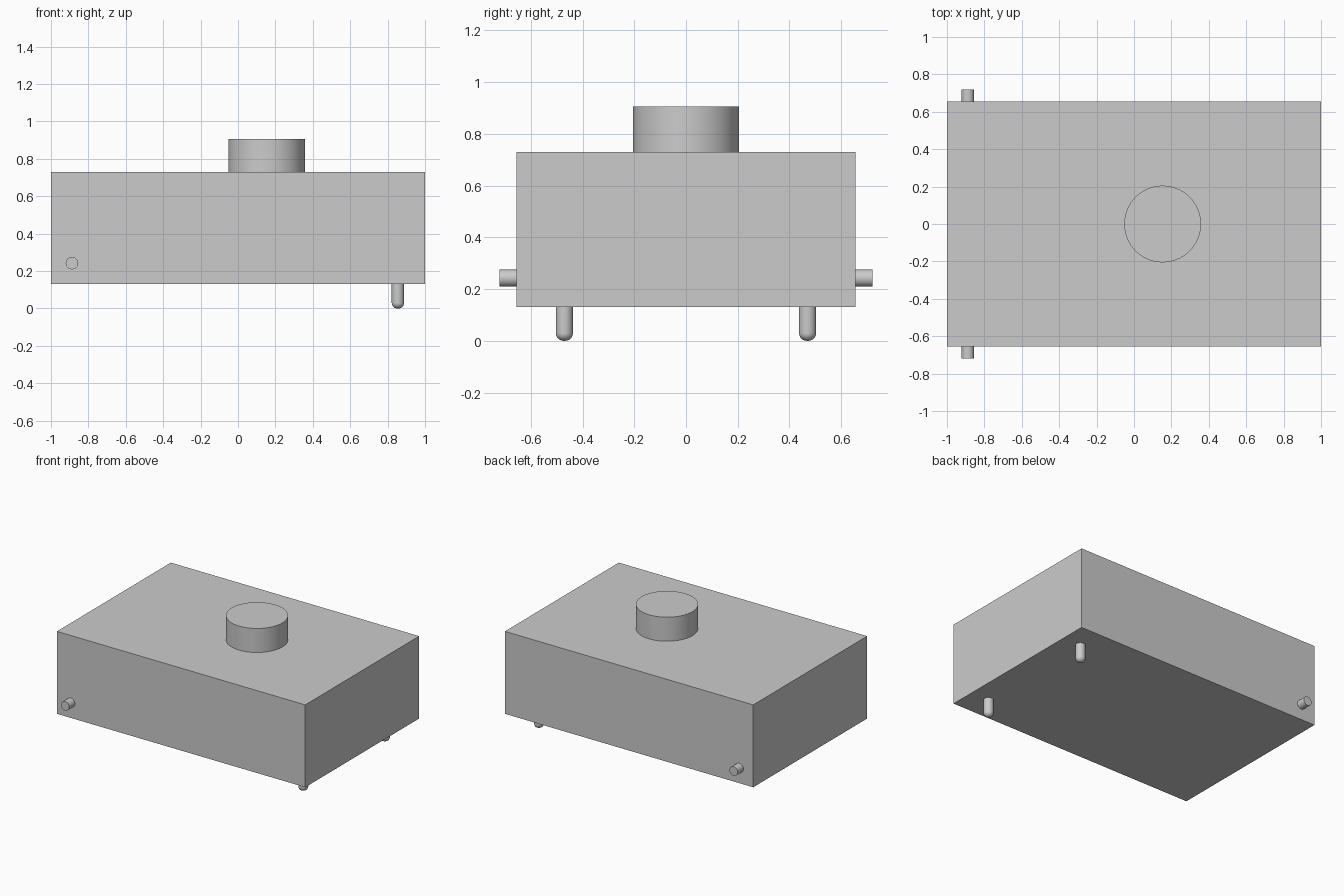
import bpy, bmesh, math
from mathutils import Matrix

cube = bpy.data.objects.get("Cube")
if cube:
    bpy.data.objects.remove(cube, do_unlink=True)

grey = bpy.data.materials.new("light grey")
grey.use_nodes = True
COLOUR = (0.6, 0.6, 0.6, 1)
grey.diffuse_color = COLOUR
grey.node_tree.nodes["Principled BSDF"].inputs["Base Color"].default_value = COLOUR

BOTTOM, TOP, HALF_DEPTH = 0.13, 0.73, 0.655
PEG_RADIUS = 0.033


def finish(name, bm, smooth=False):
    bmesh.ops.recalc_face_normals(bm, faces=bm.faces)
    mesh = bpy.data.meshes.new(name)
    bm.to_mesh(mesh)
    bm.free()
    mesh.materials.append(grey)
    obj = bpy.data.objects.new(name, mesh)
    bpy.context.collection.objects.link(obj)
    if smooth:
        bpy.ops.object.select_all(action="DESELECT")
        obj.select_set(True)
        bpy.context.view_layer.objects.active = obj
        bpy.ops.object.shade_smooth_by_angle(angle=math.radians(35))
    return obj


def cylinder(name, radius, length, centre, sides, axis="Z", round_base=0):
    bm = bmesh.new()
    bmesh.ops.create_cone(bm, cap_ends=True, segments=sides,
                          radius1=radius, radius2=radius, depth=length)
    if round_base:
        rim = [e for e in bm.edges if all(v.co.z < 0 for v in e.verts)]
        bmesh.ops.bevel(bm, geom=rim, offset=round_base, segments=8,
                        profile=0.5, affect="EDGES")
    if axis == "Y":
        bm.transform(Matrix.Rotation(math.pi / 2, 4, "X"))
    bm.transform(Matrix.Translation(centre))
    return finish(name, bm, smooth=True)


# Main housing
bm = bmesh.new()
bmesh.ops.create_cube(bm, size=1)
bm.transform(Matrix.Translation((0, 0, (BOTTOM + TOP) / 2))
             @ Matrix.Diagonal((2, 2 * HALF_DEPTH, TOP - BOTTOM, 1)))
finish("housing", bm)

# Round button on top
cylinder("top_button", 0.205, 0.175, (0.153, 0, TOP + 0.0875), 96)

# Side pegs and round-ended feet, one of each per side
for side, label in ((-1, "front"), (1, "back")):
    cylinder(label + "_peg", PEG_RADIUS, 0.065,
             (-0.888, side * (HALF_DEPTH + 0.0325), 0.242), 48, axis="Y")
    cylinder(label + "_foot", PEG_RADIUS, BOTTOM,
             (0.855, side * 0.47, BOTTOM / 2), 48, round_base=0.03)
